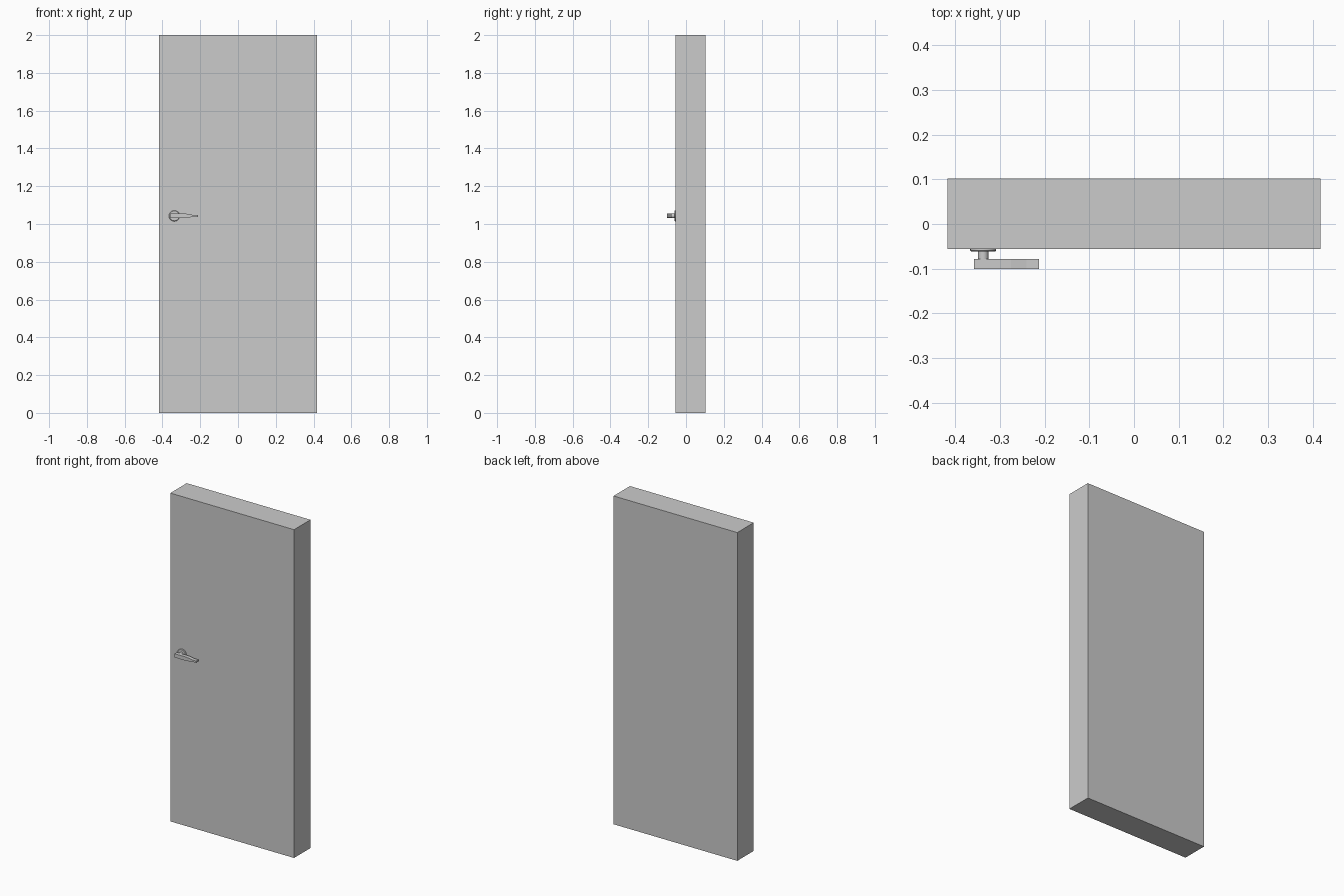
import bpy, bmesh, math

if "Cube" in bpy.data.objects:
    bpy.data.objects.remove(bpy.data.objects["Cube"])

HX, HZ = -0.337, 1.043  # handle axis


def finish(name, bm, smooth=False):
    bmesh.ops.recalc_face_normals(bm, faces=bm.faces)
    me = bpy.data.meshes.new(name)
    bm.to_mesh(me)
    bm.free()
    ob = bpy.data.objects.new(name, me)
    bpy.context.collection.objects.link(ob)
    if smooth:
        bpy.ops.object.select_all(action='DESELECT')
        ob.select_set(True)
        bpy.context.view_layer.objects.active = ob
        bpy.ops.object.shade_smooth_by_angle(angle=math.radians(35))


def extrude_xz(name, points, y0, y1):
    """Extrude an x/z outline from y0 to y1."""
    bm = bmesh.new()
    face = bm.faces.new([bm.verts.new((x, y0, z)) for x, z in points])
    new = bmesh.ops.extrude_face_region(bm, geom=[face])['geom']
    verts = [v for v in new if isinstance(v, bmesh.types.BMVert)]
    bmesh.ops.translate(bm, verts=verts, vec=(0, y1 - y0, 0))
    finish(name, bm)


def turned(name, profile, sides=24):
    """Closed round part along y from (radius, y) rings."""
    bm = bmesh.new()
    rings = []
    for r, y in profile:
        angles = [2 * math.pi * i / sides for i in range(sides)]
        rings.append([bm.verts.new((HX + r * math.cos(a), y, HZ + r * math.sin(a)))
                      for a in angles])
    for a, b in zip(rings, rings[1:]):
        for i in range(sides):
            j = (i + 1) % sides
            bm.faces.new((a[i], a[j], b[j], b[i]))
    bm.faces.new(rings[0])
    bm.faces.new(rings[-1])
    finish(name, bm, True)


# Door slab
extrude_xz("door_slab", [(-0.417, 0), (0.417, 0), (0.417, 2), (-0.417, 2)], -0.056, 0.102)

# Round rose plate and neck
turned("handle_rose", [(0.029, -0.056), (0.029, -0.059), (0.026, -0.062)])
turned("handle_neck", [(0.0115, -0.061), (0.0115, -0.079)])

# Lever, narrowing towards its free end
upper = [(-0.358, 0.0115), (-0.275, 0.0115), (-0.24, 0.0055), (-0.212, 0.0055)]
outline = [(x, HZ + h) for x, h in upper] + [(x, HZ - h) for x, h in reversed(upper)]
extrude_xz("handle_lever", outline, -0.1005, -0.078)
